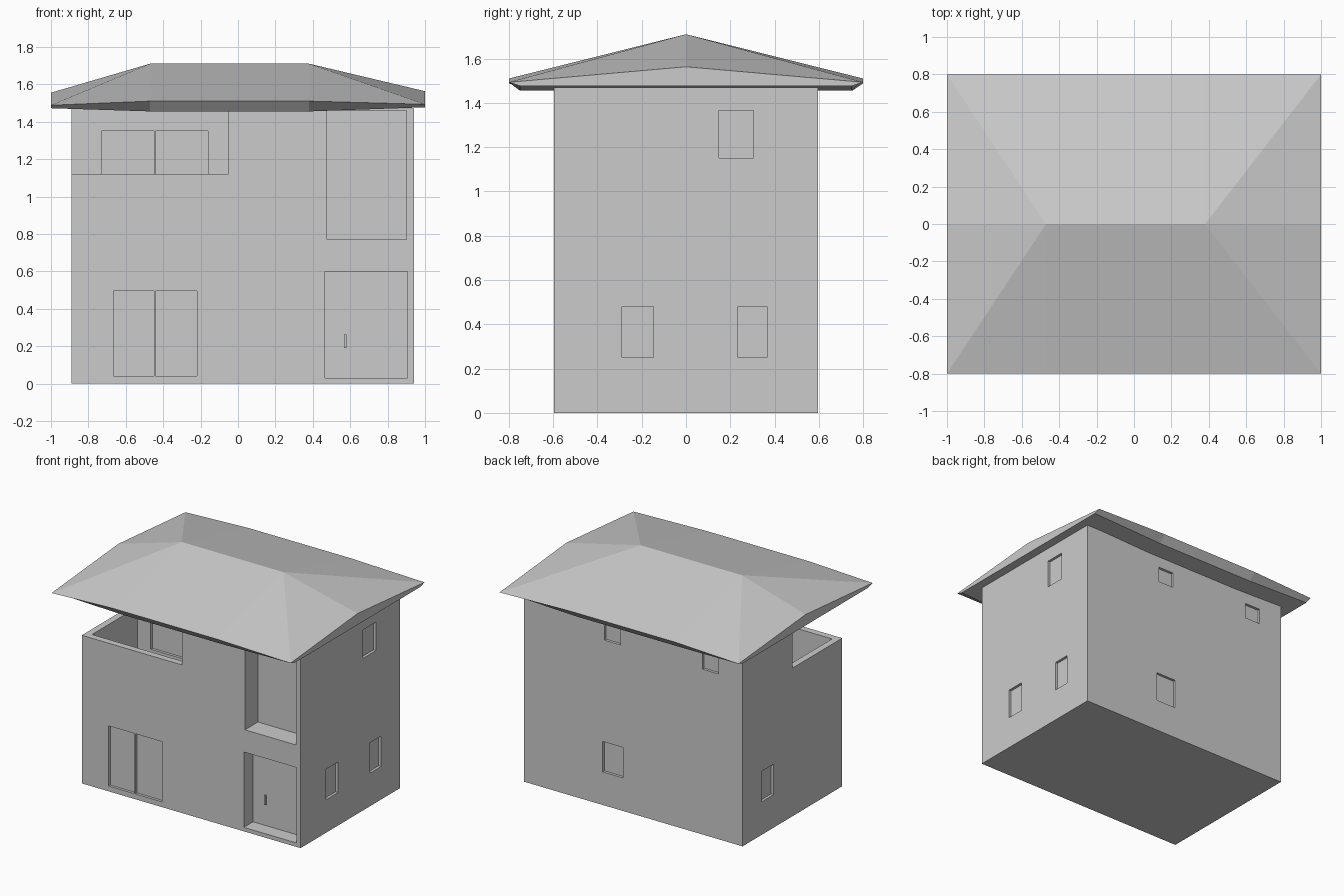
import bpy, bmesh

if "Cube" in bpy.data.objects:
    bpy.data.objects.remove(bpy.data.objects["Cube"])


def boxes(name, spans):
    """One object made of boxes, each given as (x0, x1, y0, y1, z0, z1)."""
    bm = bmesh.new()
    for x0, x1, y0, y1, z0, z1 in spans:
        for v in bmesh.ops.create_cube(bm, size=1)["verts"]:
            v.co = (x1 if v.co.x > 0 else x0,
                    y1 if v.co.y > 0 else y0,
                    z1 if v.co.z > 0 else z0)
    return finish(name, bm)


def finish(name, bm):
    bmesh.ops.recalc_face_normals(bm, faces=bm.faces)
    me = bpy.data.meshes.new(name)
    bm.to_mesh(me)
    bm.free()
    ob = bpy.data.objects.new(name, me)
    bpy.context.collection.objects.link(ob)
    return ob


def carve(target, spans):
    cutter = boxes("cutter", spans)
    cutter.hide_render = True
    mod = target.modifiers.new("carve", "BOOLEAN")
    mod.operation, mod.solver, mod.object = "DIFFERENCE", "EXACT", cutter
    bpy.context.view_layer.objects.active = target
    bpy.ops.object.modifier_apply(modifier=mod.name)
    bpy.data.objects.remove(cutter)


# House body
L, R, F, B, TOP = -0.89, 0.94, -0.595, 0.595, 1.47
DEPTH = 0.02
house = boxes("house_body", [(L, R, F, B, 0, TOP)])

# Open corner above the balcony parapet, and the deep front recesses
carve(house, [
    (L - 0.1, -0.05, F - 0.1, 0, 1.12, 1.6),
    (0.475, 0.9, F - 0.1, F + 0.155, 0.77, 1.46),
    (0.465, 0.905, F - 0.1, F + 0.11, 0.03, 0.60),
])
# Balcony well inside the parapet
carve(house, [(L + 0.05, -0.05, F + 0.05, 0, 0.79, 1.3)])

# Sliding doors, downstairs and on the balcony
panes = []
for x0, xm, x1, y, z0, z1 in [(-0.665, -0.445, -0.22, F, 0.04, 0.495),
                              (-0.73, -0.445, -0.16, 0, 0.83, 1.35)]:
    for a, b in [(x0, xm - 0.003), (xm + 0.003, x1)]:
        panes.append((a, b, y - 0.1, y + DEPTH, z0, z1))
# Side windows
for y0, y1, z0, z1 in [(-0.29, -0.147, 0.25, 0.48), (0.235, 0.365, 0.25, 0.48),
                       (0.15, 0.305, 1.15, 1.365)]:
    panes.append((R - DEPTH, R + 0.1, y0, y1, z0, z1))
panes.append((L - 0.1, L + DEPTH, 0.225, 0.37, 0.25, 0.48))
# Back windows
for x0, x1, z0, z1 in [(0.13, 0.265, 1.25, 1.37), (-0.69, -0.555, 1.25, 1.37),
                       (0.11, 0.28, 0.25, 0.48)]:
    panes.append((x0, x1, B - DEPTH, B + 0.1, z0, z1))
carve(house, panes)

# Front door handle
boxes("door_handle", [(0.567, 0.579, F + 0.098, F + 0.112, 0.19, 0.262)])

# Roof: four cross-sections (x, ridge z, eave z, soffit z) joined along x
bm = bmesh.new()
rings = []
for x, ridge, eave, soffit in [(-1, 1.555, 1.488, 1.472), (-0.47, 1.71, 1.51, 1.455),
                               (0.38, 1.71, 1.51, 1.455), (1, 1.563, 1.493, 1.477)]:
    rings.append([bm.verts.new((x, y, z)) for y, z in
                  [(0, ridge), (0.8, eave), (0.75, soffit), (-0.75, soffit), (-0.8, eave)]])
for k, (a, b) in enumerate(zip(rings, rings[1:])):
    for i in range(5):
        j = (i + 1) % 5
        quad = [a[i], b[i], b[j], a[j]]
        if k != 1 and i in (0, 4):
            # warped end slopes fold from the high ridge point to the eave corner
            fold = b if k == 0 else a
            high, corner = fold[0], (a if k == 0 else b)[1 if i == 0 else 4]
            for v in quad:
                if v not in (high, corner):
                    bm.faces.new((high, v, corner))
        else:
            bm.faces.new(quad)
bm.faces.new(rings[0])
bm.faces.new(rings[-1])
finish("roof", bm)
